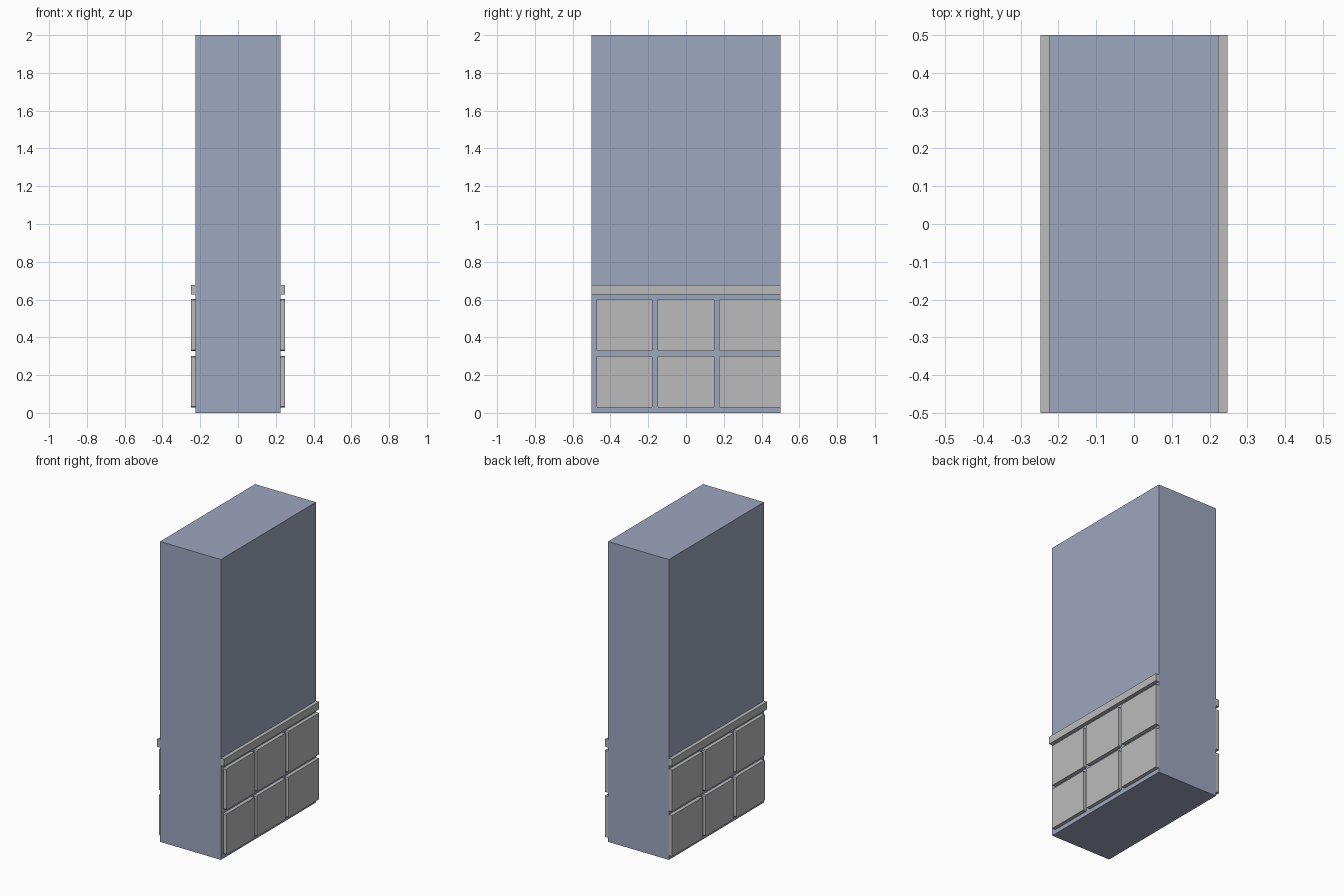
import bpy
import bmesh

if "Cube" in bpy.data.objects:
    bpy.data.objects.remove(bpy.data.objects["Cube"], do_unlink=True)


def material(name, rgb):
    mat = bpy.data.materials.new(name)
    mat.use_nodes = True
    colour = (*rgb, 1.0)
    mat.diffuse_color = colour
    mat.node_tree.nodes["Principled BSDF"].inputs["Base Color"].default_value = colour
    return mat


BLUE = material("slate blue plaster", (0.34, 0.385, 0.52))
GREY = material("light grey panelling", (0.50, 0.50, 0.50))


def box(name, x, y, z, mat, chamfer=0.0):
    """Box between the given limits; chamfer trims the corners of its side profile."""
    bm = bmesh.new()
    bmesh.ops.create_cube(bm, size=1)
    for v in bm.verts:
        v.co = [lo + (c + 0.5) * (hi - lo) for c, (lo, hi) in zip(v.co, (x, y, z))]
    if chamfer:
        # Edges along x, except where the panel is flush with the wall end
        edges = [e for e in bm.edges
                 if abs(e.verts[0].co.x - e.verts[1].co.x) > 1e-4
                 and e.verts[0].co.y < HALF_LENGTH - 1e-4]
        bmesh.ops.bevel(bm, geom=edges, offset=chamfer, segments=1, affect='EDGES')
    bmesh.ops.recalc_face_normals(bm, faces=bm.faces)
    mesh = bpy.data.meshes.new(name)
    bm.to_mesh(mesh)
    bm.free()
    mesh.materials.append(mat)
    obj = bpy.data.objects.new(name, mesh)
    bpy.context.collection.objects.link(obj)
    return obj


HALF_LENGTH = 0.5
WALL = 0.224    # half thickness of the wall
FACE = 0.248    # outer face of the panelling

# Wall body
box("wall", (-WALL, WALL), (-HALF_LENGTH, HALF_LENGTH), (0, 2), BLUE)

# Panelling on both sides: a rail above two rows of three raised panels
COLUMNS = [(-0.475, -0.177), (-0.152, 0.150), (0.175, HALF_LENGTH)]
ROWS = [(0.028, 0.301), (0.327, 0.603)]
for side, x in (("left", (WALL, FACE)), ("right", (-FACE, -WALL))):
    box(f"{side}_rail", x, (-HALF_LENGTH, HALF_LENGTH), (0.628, 0.677), GREY)
    for r, z in enumerate(ROWS, 1):
        for c, y in enumerate(COLUMNS, 1):
            box(f"{side}_panel_row{r}_{c}", x, y, z, GREY, chamfer=0.006)
